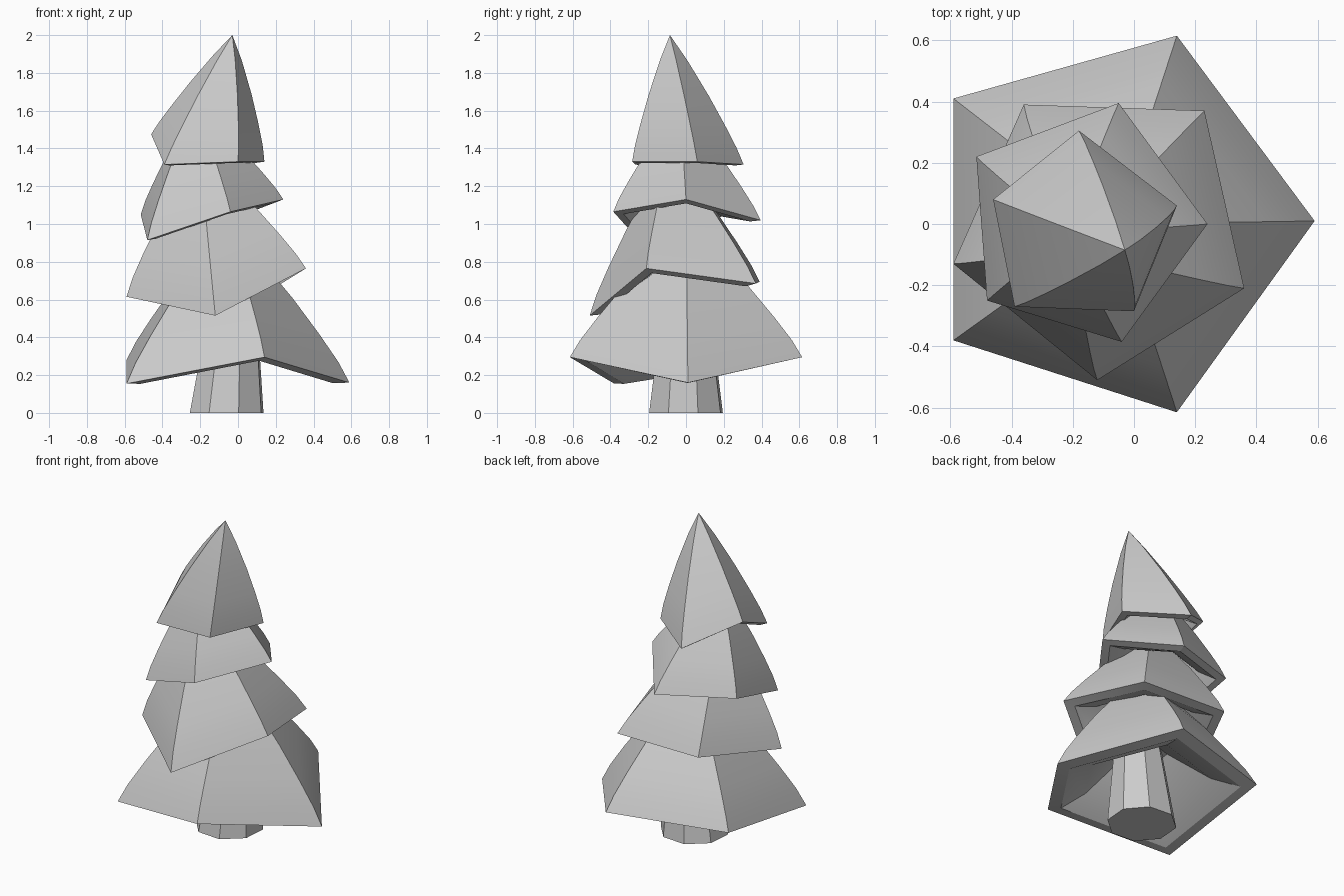
import bpy
import bmesh
from math import radians
from mathutils import Matrix, Vector

default_cube = bpy.data.objects.get("Cube")
if default_cube:
    bpy.data.objects.remove(default_cube)

grey = bpy.data.materials.new("plain_grey")
grey.use_nodes = True
GREY = (0.6, 0.6, 0.6, 1)
grey.diffuse_color = GREY
grey.node_tree.nodes["Principled BSDF"].inputs["Base Color"].default_value = GREY

# (rise toward the tip, spread of the ring): shallow underside first, then the domed outer skin
UNDERSIDE = [(0.3, 0.22), (0.07, 0.6), (-0.015, 0.86)]
SKIN = [(0, 1), (0.13, 0.91), (0.3, 0.76), (0.53, 0.54), (0.8, 0.25)]


def finish(bm, name):
    bmesh.ops.recalc_face_normals(bm, faces=bm.faces[:])
    mesh = bpy.data.meshes.new(name)
    bm.to_mesh(mesh)
    bm.free()
    mesh.materials.append(grey)
    obj = bpy.data.objects.new(name, mesh)
    bpy.context.collection.objects.link(obj)
    bpy.ops.object.select_all(action="DESELECT")
    obj.select_set(True)
    bpy.context.view_layer.objects.active = obj
    bpy.ops.object.shade_smooth_by_angle(angle=radians(28))


def bough_tier(name, corners, centre, tip):
    """Tilted five-sided bough layer, lofted from its corners up to a tip."""
    corners = [Vector(c) for c in corners]
    centre, tip = Vector(centre), Vector(tip)
    n = len(corners)
    mean_z = sum(c.z for c in corners) / n
    bm = bmesh.new()
    rings = []
    for rise, spread in UNDERSIDE + SKIN:
        ring = []
        level = 1 - spread if (rise, spread) in UNDERSIDE else 0
        for c in corners:
            axis = centre.lerp(tip.xy, rise)
            p = axis + (c.xy - centre) * spread
            z = c.z + (mean_z - c.z) * level
            ring.append(bm.verts.new((p.x, p.y, z + (tip.z - z) * rise)))
        rings.append(ring)
    for low, high in zip(rings, rings[1:]):
        for i in range(n):
            j = (i + 1) % n
            bm.faces.new((low[i], low[j], high[j], high[i]))
    point = bm.verts.new(tip)
    for i in range(n):
        bm.faces.new((rings[-1][i], rings[-1][(i + 1) % n], point))
    bm.faces.new(rings[0][::-1])
    finish(bm, name)


# Trunk, leaning slightly as it narrows
bm = bmesh.new()
bmesh.ops.create_cone(bm, cap_ends=True, segments=8, radius1=0.205, radius2=0.14, depth=0.5,
                      matrix=Matrix.Translation((-0.06, 0, 0.25)) @ Matrix.Rotation(radians(18), 4, "Z"))
for v in bm.verts:
    v.co.x += 0.06 * v.co.z
finish(bm, "trunk")

# Bough layers, from the ground up
bough_tier("bottom_boughs",
           [(0.59, 0.01, 0.16), (0.14, 0.615, 0.295), (-0.59, 0.41, 0.28),
            (-0.59, -0.38, 0.155), (0.14, -0.615, 0.295)],
           (-0.06, 0), (-0.06, 0, 1.0))
bough_tier("lower_middle_boughs",
           [(0.36, -0.21, 0.765), (0.23, 0.37, 0.685), (-0.36, 0.39, 0.695),
            (-0.59, -0.13, 0.615), (-0.12, -0.51, 0.515)],
           (-0.1, -0.02), (-0.2, -0.08, 1.37))
bough_tier("upper_middle_boughs",
           [(0.24, 0, 1.13), (-0.05, 0.395, 1.02), (-0.515, 0.22, 1.05),
            (-0.48, -0.25, 0.915), (-0.04, -0.385, 1.065)],
           (-0.17, 0), (-0.22, -0.03, 1.62))
bough_tier("top_boughs",
           [(0.14, 0.06, 1.33), (-0.18, 0.305, 1.315), (-0.46, 0.08, 1.475),
            (-0.39, -0.27, 1.315), (0, -0.285, 1.33)],
           (-0.18, -0.02), (-0.03, -0.085, 2.0))
